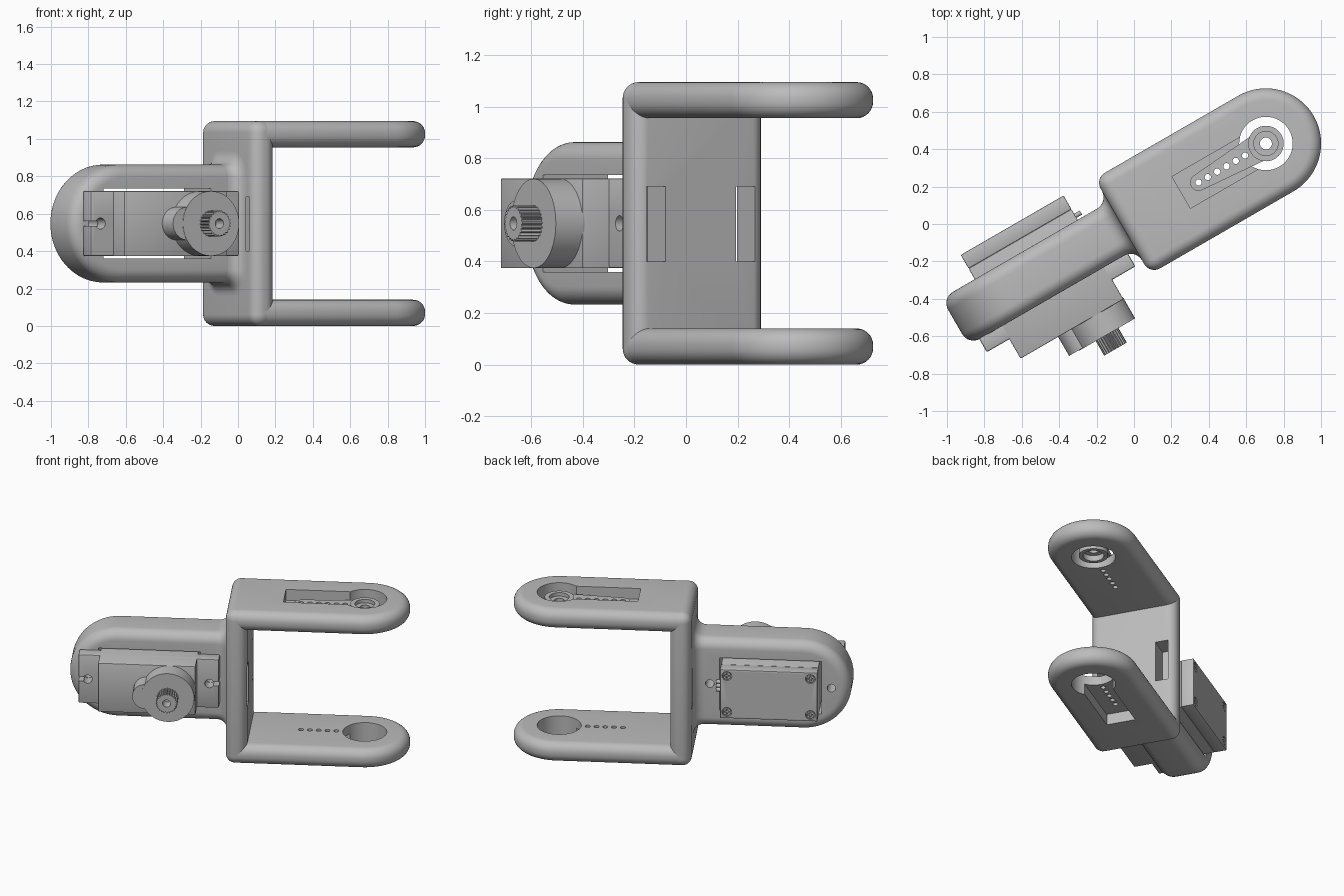
import bpy, bmesh, math
from mathutils import Matrix, Vector

if "Cube" in bpy.data.objects:
    bpy.data.objects.remove(bpy.data.objects["Cube"], do_unlink=True)

grey = bpy.data.materials.new("mid grey")
grey.use_nodes = True
grey.diffuse_color = (0.5, 0.5, 0.5, 1)
grey.node_tree.nodes["Principled BSDF"].inputs["Base Color"].default_value = (0.5, 0.5, 0.5, 1)

TURN = Matrix.Rotation(math.radians(30), 4, 'Z')   # bracket runs diagonally
MID_V, MID_Z = 0.02, 0.5475


def finish(name, bm):
    bmesh.ops.recalc_face_normals(bm, faces=bm.faces[:])
    me = bpy.data.meshes.new(name)
    bm.to_mesh(me)
    bm.free()
    me.materials.append(grey)
    ob = bpy.data.objects.new(name, me)
    bpy.context.collection.objects.link(ob)
    return ob


def prism(name, pts, axis, lo, hi):
    """Extrude an outline along z (outline in u, v) or v (outline in u, z)."""
    bm = bmesh.new()
    place = (lambda p, h: (p[0], p[1], h)) if axis == 'z' else (lambda p, h: (p[0], h, p[1]))
    rings = [[bm.verts.new(place(p, h)) for p in pts] for h in (lo, hi)]
    skin(bm, rings)
    return finish(name, bm)


def skin(bm, rings):
    n = len(rings[0])
    for a, b in zip(rings, rings[1:]):
        for i in range(n):
            bm.faces.new((a[i], a[(i + 1) % n], b[(i + 1) % n], b[i]))
    bm.faces.new(rings[0])
    bm.faces.new(rings[-1])


def arc(cx, cy, r, start, end, n):
    return [(cx + r * math.cos(math.radians(start + (end - start) * i / n)),
             cy + r * math.sin(math.radians(start + (end - start) * i / n))) for i in range(n + 1)]


def circle(cx, cy, r, n=40):
    return arc(cx, cy, r, 0, 360, n)[:-1]


def box(name, u, v, z):
    pts = [(u[0], v[0]), (u[1], v[0]), (u[1], v[1]), (u[0], v[1])]
    return prism(name, pts, 'z', z[0], z[1])


def bake(ob):
    """Turn the modifiers into plain mesh."""
    bpy.context.view_layer.update()
    dg = bpy.context.evaluated_depsgraph_get()
    me = bpy.data.meshes.new_from_object(ob.evaluated_get(dg))
    ob.modifiers.clear()
    ob.data = me


def bevel(ob, width, segments=8):
    m = ob.modifiers.new("round", 'BEVEL')
    m.width, m.segments = width, segments
    m.limit_method, m.angle_limit = 'ANGLE', math.radians(40)
    bake(ob)
    return ob


def cut(ob, cutters):
    for c in cutters:
        m = ob.modifiers.new("cut", 'BOOLEAN')
        m.operation, m.solver, m.object = 'DIFFERENCE', 'EXACT', c
        bake(ob)
        bpy.data.objects.remove(c, do_unlink=True)
    return ob


parts = []

# Fork: back plate with two slots, and two rounded arms
plate = bevel(box("fork_back_plate", (-0.06, 0.08), (-0.275, 0.315), (0, 1.095)), 0.062)
parts.append(cut(plate, [box("slot", (-0.3, 0.3), (MID_V + s * 0.2 - 0.043, MID_V + s * 0.2 + 0.043), (0.4, 0.69))
                         for s in (-1, 1)]))

HUB_U = 0.826
arm_outline = [(-0.06, MID_V - 0.295)] + arc(HUB_U, MID_V, 0.295, -90, 90, 40) + [(-0.06, MID_V + 0.295)]
hole_us = [0.41 + 0.0575 * i for i in range(6)]
for name, side in (("upper_arm", 1), ("lower_arm", -1)):
    def span(a, b):
        return sorted((MID_Z + side * a, MID_Z + side * b))
    arm = bevel(prism(name, arm_outline, 'z', *span(0.4075, 0.5475)), 0.064)
    cutters = [box("pocket", (0.303, HUB_U), (MID_V - 0.098, MID_V + 0.098), span(0.47, 0.7)),
               prism("hub_hole", circle(HUB_U, MID_V, 0.143, 48), 'z', *span(0.3, 0.7))]
    cutters += [prism("hole", circle(u, MID_V, 0.017, 16), 'z', *span(0.3, 0.7)) for u in hole_us]
    parts.append(cut(arm, cutters))

# Servo horn resting in the upper arm
horn_outline = arc(0.41, MID_V, 0.045, 90, 270, 16) + [(0.78, MID_V - 0.075), (0.78, MID_V + 0.075)]
horn = prism("horn_bar", horn_outline, 'z', 1.015, 1.05)
parts.append(cut(horn, [prism("hole", circle(u, MID_V, 0.017, 16), 'z', 0.9, 1.2) for u in hole_us]
                 + [prism("bore", circle(HUB_U, MID_V, 0.09), 'z', 0.9, 1.2)]))
hub = prism("horn_hub", circle(HUB_U, MID_V, 0.095), 'z', 0.965, 1.06)
parts.append(cut(hub, [prism("bore", circle(HUB_U, MID_V, r, 32), 'z', lo, hi)
                       for r, lo, hi in ((0.032, 0.9, 1.2), (0.065, 1.035, 1.2), (0.068, 0.9, 1.005))]))

# Servo holder slab with rounded end, window and screw holes
slab_outline = arc(-0.775, MID_Z, 0.315, 90, 270, 40) + [(0.04, MID_Z - 0.315), (0.04, MID_Z + 0.315)]
slab = bevel(prism("servo_holder", slab_outline, 'v', -0.12, 0.17), 0.07)
cutters = [box("window", (-0.9, -0.235), (-0.5, 0.5), (MID_Z - 0.188, MID_Z + 0.188))]
cutters += [prism("hole", circle(u, MID_Z, 0.028, 20), 'v', -0.5, 0.5) for u in (-0.964, -0.17)]
parts.append(cut(slab, cutters))

# Flared fillet where the holder meets the fork
bm = bmesh.new()
rings, R = [], 0.07
for i in range(9):
    t = i / 8 * math.pi / 2
    grow = R * (1 - math.cos(t))
    ring = []
    for k, (sv, sz) in enumerate(((1, 1), (-1, 1), (-1, -1), (1, -1))):
        ring += arc(0.025 + sv * 0.075, MID_Z + sz * 0.245, 0.07 + grow, k * 90, k * 90 + 90, 8)
    rings.append([bm.verts.new((-0.06 - R + R * math.sin(t), v, z)) for v, z in ring])
skin(bm, rings)
parts.append(finish("holder_fillet", bm))

# Servo: case, lid and mounting flange
CASE_U, CASE_Z = (-0.885, -0.25), (MID_Z - 0.174, MID_Z + 0.174)
parts.append(bevel(box("servo_case", CASE_U, (-0.32, 0.236), CASE_Z), 0.005, 2))
lid = bevel(box("servo_lid", CASE_U, (0.236, 0.32), CASE_Z), 0.005, 2)
flange = bevel(box("servo_flange", (-1.024, -0.107), (-0.2, -0.115), CASE_Z), 0.008, 2)
cutters = []
for u, end in ((-0.964, -1.1), (-0.17, 0.0)):
    cutters.append(prism("hole", circle(u, MID_Z, 0.03, 20), 'v', -0.3, 0))
    cutters.append(box("slot", sorted((u, end)), (-0.3, 0), (MID_Z - 0.014, MID_Z + 0.014)))
parts.append(cut(flange, cutters))

# Recessed cross-head screws at the lid corners
screws, recesses = [], []
for u in (CASE_U[0] + 0.045, CASE_U[1] - 0.045):
    for z in (CASE_Z[0] + 0.045, CASE_Z[1] - 0.045):
        recesses.append(prism("recess", circle(u, z, 0.032, 20), 'v', 0.3, 0.4))
        screw = prism("lid_screw", circle(u, z, 0.026, 20), 'v', 0.29, 0.318)
        screws.append(cut(screw, [box("cross", (u - a, u + a), (0.306, 0.4), (z - b, z + b))
                                  for a, b in ((0.018, 0.005), (0.005, 0.018))]))
parts += [cut(lid, recesses)] + screws

# Gear towers, splined shaft and cable stubs
SHAFT_U = -0.42
parts.append(prism("gear_tower", circle(SHAFT_U, MID_Z, 0.173, 56), 'v', -0.44, -0.31))
parts.append(prism("small_gear_tower", circle(-0.565, MID_Z, 0.088, 40), 'v', -0.437, -0.31))
TEETH = 24
spline = []
for i in range(TEETH * 4):
    r = 0.07 if i % 4 < 2 else 0.062
    a = 2 * math.pi * i / (TEETH * 4)
    spline.append((SHAFT_U + r * math.cos(a), MID_Z + r * math.sin(a)))
shaft = prism("output_shaft", spline, 'v', -0.53, -0.43)
parts.append(cut(shaft, [prism("bore", circle(SHAFT_U, MID_Z, 0.026, 20), 'v', -0.6, -0.45)]))
for i in (-1, 0, 1):
    stub = prism("cable_stub", circle(0, 0, 0.013, 14), 'z', -0.26, -0.215)
    stub.data.transform(Matrix.Translation(Vector((0, 0.195, MID_Z + i * 0.028))) @ Matrix.Rotation(math.pi / 2, 4, 'Y'))
    parts.append(stub)

# Turn everything into place and shade
for ob in parts:
    ob.data.transform(TURN)
    bpy.ops.object.select_all(action='DESELECT')
    ob.select_set(True)
    bpy.context.view_layer.objects.active = ob
    bpy.ops.object.shade_smooth_by_angle(angle=math.radians(30))
